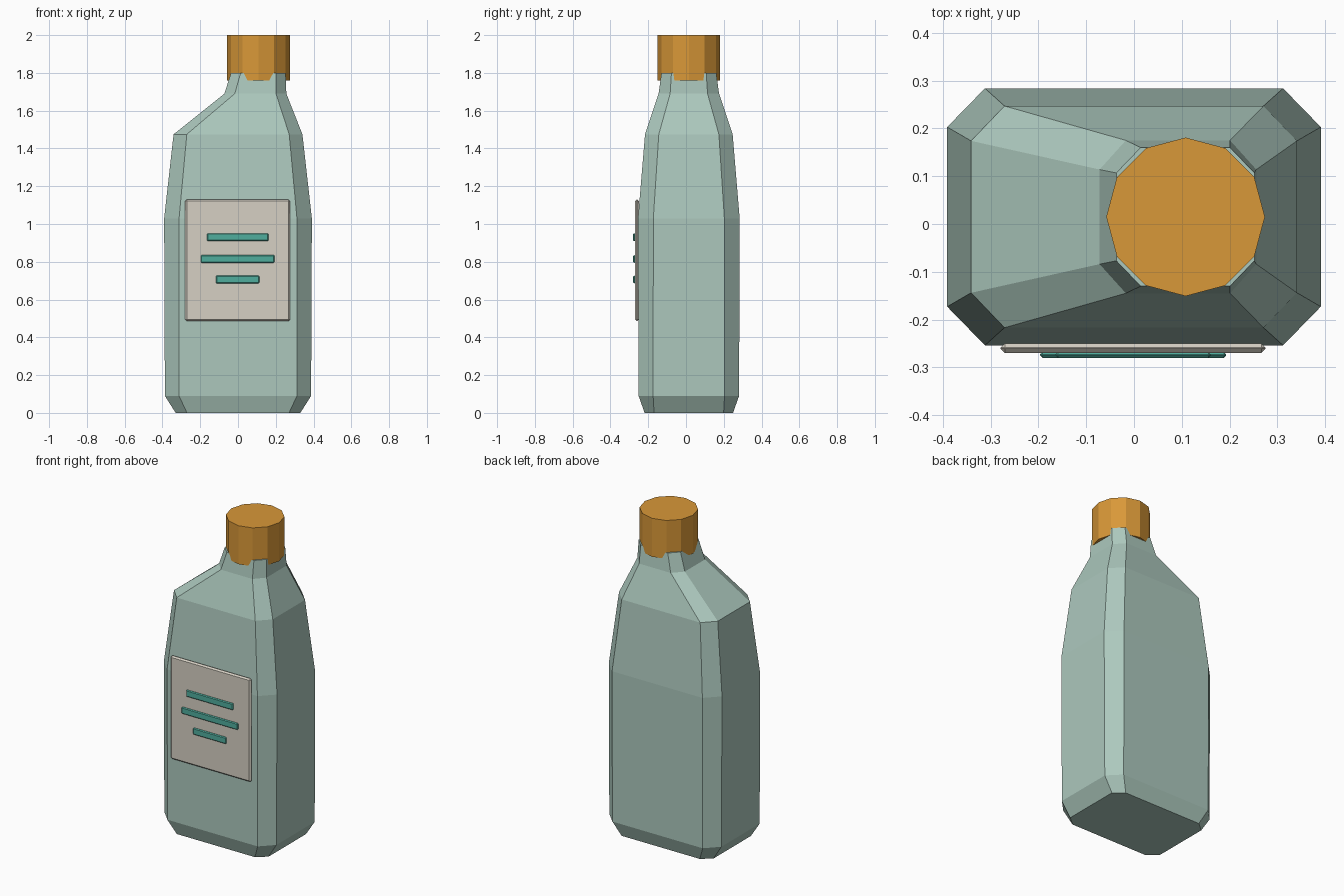
import bpy, bmesh
from mathutils import Matrix

cube = bpy.data.objects.get("Cube")
if cube:
    bpy.data.objects.remove(cube, do_unlink=True)


def material(name, srgb):
    rgba = [(c / 255 / 12.92 if c < 11 else ((c / 255 + 0.055) / 1.055) ** 2.4) for c in srgb] + [1]
    mat = bpy.data.materials.new(name)
    mat.use_nodes = True
    mat.diffuse_color = rgba
    mat.node_tree.nodes["Principled BSDF"].inputs["Base Color"].default_value = rgba
    return mat


def add_object(name, bm, mat):
    bmesh.ops.recalc_face_normals(bm, faces=bm.faces)
    mesh = bpy.data.meshes.new(name)
    bm.to_mesh(mesh)
    bm.free()
    mesh.materials.append(mat)
    obj = bpy.data.objects.new(name, mesh)
    bpy.context.collection.objects.link(obj)
    return obj


def plate(name, center, size, bevel, mat):
    bm = bmesh.new()
    bmesh.ops.create_cube(bm, size=1, matrix=Matrix.Translation(center) @ Matrix.Diagonal((*size, 1)))
    bmesh.ops.bevel(bm, geom=bm.edges[:], offset=bevel, segments=1, affect='EDGES')
    return add_object(name, bm, mat)


glass = material("pale green glass", (172, 200, 189))
amber = material("amber cap", (217, 152, 56))
cream = material("cream label", (214, 208, 196))
teal = material("teal print", (80, 174, 158))

MID_Y = 0.015

# Bottle: chamfered rectangular rings (z, left x, right x, half depth, x cut, y cut)
rings = [
    (0.0, -0.33, 0.33, 0.234, 0.06, 0.05),
    (0.09, -0.387, 0.387, 0.266, 0.075, 0.077),
    (1.03, -0.391, 0.391, 0.269, 0.079, 0.081),
    (1.475, -0.341, 0.341, 0.232, 0.07, 0.073),
    (1.69, -0.072, 0.256, 0.16, 0.055, 0.061),
    (1.8, -0.037, 0.252, 0.145, 0.051, 0.053),
]
bm = bmesh.new()
loops = []
for z, x0, x1, d, cx, cy in rings:
    outline = [(x0 + cx, -d), (x1 - cx, -d), (x1, cy - d), (x1, d - cy),
               (x1 - cx, d), (x0 + cx, d), (x0, d - cy), (x0, cy - d)]
    loops.append([bm.verts.new((x, y + MID_Y, z)) for x, y in outline])
for low, high in zip(loops, loops[1:]):
    for i in range(8):
        j = (i + 1) % 8
        bm.faces.new((low[i], low[j], high[j], high[i]))
bm.faces.new(loops[0])
bm.faces.new(loops[-1])
add_object("bottle", bm, glass)

# Twelve-sided cap, offset with the neck
bm = bmesh.new()
bmesh.ops.create_cone(bm, cap_ends=True, segments=12, radius1=0.166, radius2=0.166, depth=0.24,
                      matrix=Matrix.Translation((0.108, MID_Y, 1.88)))
add_object("cap", bm, amber)

# Label and its printed bars
plate("label", (-0.002, -0.26, 0.808), (0.555, 0.02, 0.645), 0.009, cream)
for name, z, width in (("top", 0.93, 0.325), ("middle", 0.815, 0.39), ("bottom", 0.706, 0.23)):
    plate(f"label_bar_{name}", (-0.002, -0.274, z), (width, 0.012, 0.042), 0.005, teal)
